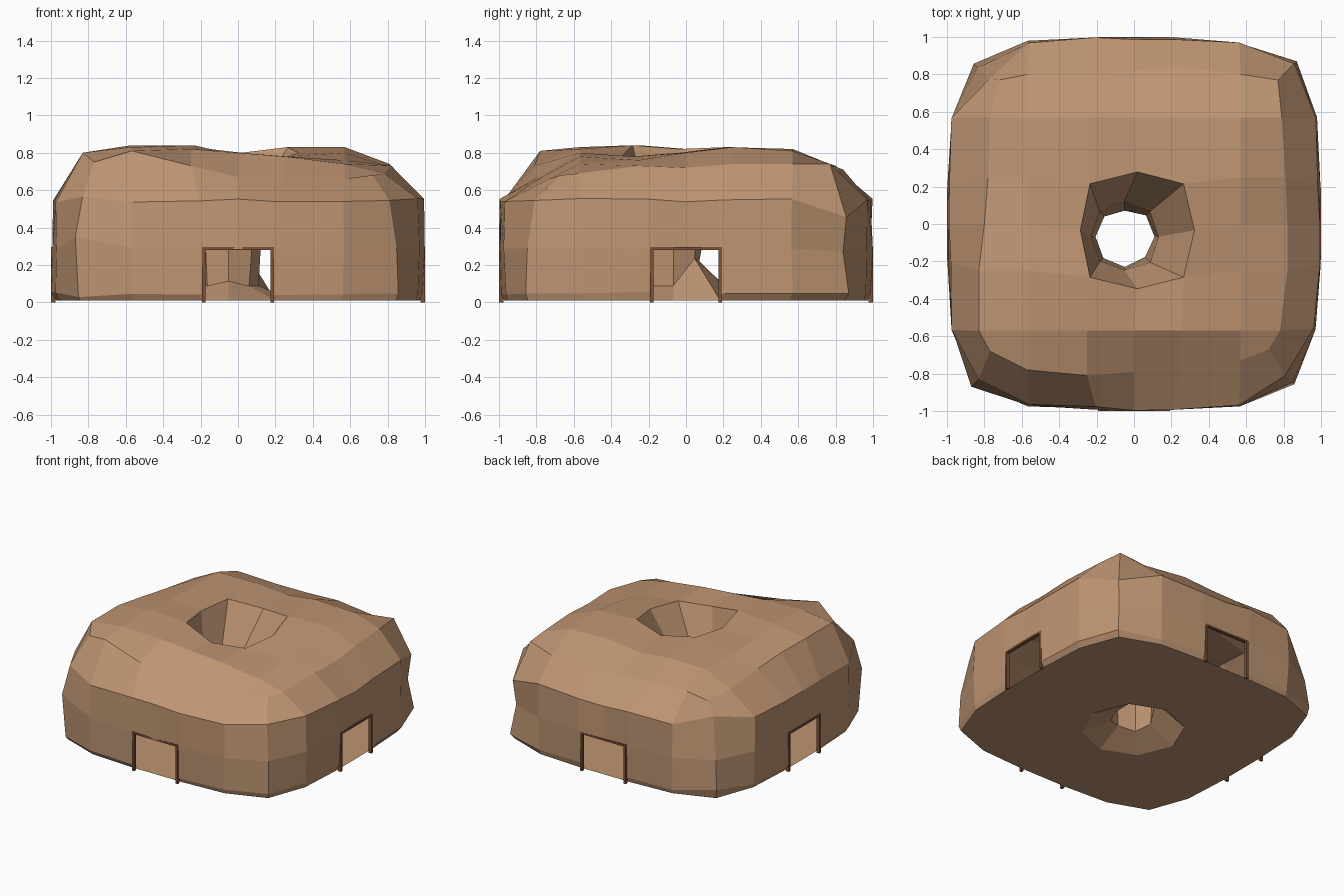
import bpy, bmesh, math, random
from mathutils import Vector, Matrix

random.seed(4)
cube = bpy.data.objects.get("Cube")
if cube:
    bpy.data.objects.remove(cube)


def material(name, rgb):
    m = bpy.data.materials.new(name)
    m.use_nodes = True
    m.diffuse_color = (*rgb, 1)
    bsdf = m.node_tree.nodes["Principled BSDF"]
    bsdf.inputs["Base Color"].default_value = (*rgb, 1)
    bsdf.inputs["Roughness"].default_value = 0.9
    return m


def finish(name, bm, mat):
    mesh = bpy.data.meshes.new(name)
    bm.to_mesh(mesh)
    bm.free()
    obj = bpy.data.objects.new(name, mesh)
    bpy.context.collection.objects.link(obj)
    mesh.materials.append(mat)
    return obj


def jit(a):
    return random.uniform(-a, a)


sandstone = material("sandstone tan", (0.52, 0.30, 0.17))
wood = material("frame brown", (0.20, 0.085, 0.042))

DOOR_W, DOOR_H = 0.175, 0.285
N = 7
CELLS = [(i, j) for i in range(N) for j in range(N)]
border = ([(i, 0) for i in range(6)] + [(6, j) for j in range(6)]
          + [(i, 6) for i in range(6, 0, -1)] + [(0, j) for j in range(6, 0, -1)])
rim = [(2, 2), (3, 2), (4, 2), (4, 3), (4, 4), (3, 4), (2, 4), (2, 3)]
CORNERS = [(0, 0), (6, 0), (6, 6), (0, 6)]

# roof heights in hundredths, back row first, left to right
ROOF = ["69 73 72 71 71 70 74",
        "71 81 81 79 82 81 74",
        "75 81 83 80 83 83 74",
        "78 82 82 80 80 80 72",
        "80 84 84 78 78 76 73",
        "80 83 82 80 78 74 69",
        "75 81 73 67 67 66 68"]
height = [[int(v) / 100 for v in row.split()] for row in reversed(ROOF)]

# outline of the mound: position along a side, and how far out the wall stands
ALONG = [-0.87, -0.57, -0.21, 0, 0.21, 0.57, 0.87]
OUT = [0.87, 0.98, 1, 1, 1, 0.98, 0.87]
# roof grid lines and the distance of each roof border from the centre
GRID = [-0.8, -0.57, -0.25, 0, 0.25, 0.57, 0.8]
FRONT = [0.68, 0.78, 0.81, 0.79, 0.77, 0.73, 0.67]
BACK = [0.77, 0.8, 0.8, 0.82, 0.84, 0.8, 0.77]
LEFT = [0.77, 0.83, 0.83, 0.8, 0.78, 0.77, 0.72]
RIGHT = [0.72, 0.78, 0.82, 0.82, 0.81, 0.79, 0.77]


def outline(i, j):
    x = ALONG[i] if j in (0, 6) else math.copysign(OUT[j], i - 3)
    y = ALONG[j] if i in (0, 6) else math.copysign(OUT[i], j - 3)
    return x, y


def roof_point(i, j):
    x = {0: -LEFT[j], 6: RIGHT[j]}.get(i, GRID[i])
    y = {0: -FRONT[i], 6: BACK[i]}.get(j, GRID[j])
    if (i, j) in rim:
        x, y = x + 0.015, y - 0.035
        if i == 3 or j == 3:
            x, y = x * 1.22, -0.04 + (y + 0.04) * 1.25
    return x, y, height[j][i]


# ---- hollow rock mound with a funnel through the middle ----
bm = bmesh.new()


def bridge(a, b):
    for k in range(len(a)):
        n = (k + 1) % len(a)
        bm.faces.new((a[k], a[n], b[n], b[k]))


def sheet(point):
    grid = {c: bm.verts.new(point(*c)) for c in CELLS if c != (3, 3)}
    for i in range(N - 1):
        for j in range(N - 1):
            if not (i in (2, 3) and j in (2, 3)):
                bm.faces.new([grid[c] for c in
                              ((i, j), (i + 1, j), (i + 1, j + 1), (i, j + 1))])
    return grid


def funnel_point(k, r):
    a = math.radians(225 + 45 * k)
    return -0.05 + r * math.cos(a), -0.068 + r * math.sin(a)


def floor_point(i, j):
    if (i, j) in rim:
        return *funnel_point(rim.index((i, j)), 0.355), 0.01
    if i in (0, 6) or j in (0, 6):
        x, y = outline(i, j)
        return x * 0.972, y * 0.972, 0.01
    return GRID[i], GRID[j], 0.01


roof = sheet(roof_point)
floor = sheet(floor_point)

# outer wall rings: height, scale, wobble, then scale and lift of each corner
WALL = [(0.545, 0.987, 0.012, (0.955, 0.93, 0.985, 0.89), (0.02, 0, -0.09, 0.04)),
        (0.29, 0.993, 0.007, (1, 0.975, 0.965, 0.96), (0.06, 0, -0.02, 0)),
        (0.048, 0.99, 0.009, (0.98, 0.985, 1, 0.985), (-0.02, 0, 0, 0.03))]
last = [roof[c] for c in border]
for z, scale, wobble, corner_scale, corner_lift in WALL:
    ring = []
    for c in border:
        x, y = outline(*c)
        s, h = scale + jit(wobble), z + jit(wobble)
        if c in CORNERS:
            s = corner_scale[CORNERS.index(c)]
            h = z + corner_lift[CORNERS.index(c)]
        ring.append(bm.verts.new((x * s, y * s, h)))
    bridge(last, ring)
    last = ring
bridge(last, [floor[c] for c in border])

# funnel, from the roof opening through a waist that sits higher at the back
last = [roof[c] for c in rim]
for z, r, rise in ((0.45, 0.185, 0.06), (0.1, 0.15, 0.13)):
    ring = []
    for k in range(8):
        lift = rise if k in (4, 5, 6) else 0
        ring.append(bm.verts.new((*funnel_point(k, r + jit(0.012)),
                                  z + lift + jit(0.015))))
    bridge(last, ring)
    last = ring
bridge(last, [floor[c] for c in rim])
bmesh.ops.recalc_face_normals(bm, faces=bm.faces)


# doorways, cut through the wall on all four sides
def near_door(f, turn):
    c = turn @ f.calc_center_median()
    return c.y < -0.85 and abs(c.x) < 0.45 and c.z < 0.5 and f.normal.z > -0.95


for k in range(4):
    turn = Matrix.Rotation(k * math.pi / 2, 3, "Z")
    back = turn.inverted()
    for co, no in (((DOOR_W, 0, 0), (1, 0, 0)), ((-DOOR_W, 0, 0), (1, 0, 0)),
                   ((0, 0, DOOR_H), (0, 0, 1))):
        faces = [f for f in bm.faces if near_door(f, turn)]
        parts = set(faces)
        for f in faces:
            parts.update(f.edges)
            parts.update(f.verts)
        bmesh.ops.bisect_plane(bm, geom=list(parts), plane_co=back @ Vector(co),
                               plane_no=back @ Vector(no))
    doomed = []
    for f in bm.faces:
        c = turn @ f.calc_center_median()
        if near_door(f, turn) and abs(c.x) < DOOR_W and c.z < DOOR_H:
            doomed.append(f)
    bmesh.ops.delete(bm, geom=doomed, context="FACES")
finish("rock_mound", bm, sandstone)


# ---- door frames: two posts and a lintel on each side ----
def box(bm, centre, size, turn):
    m = turn @ Matrix.Translation(centre) @ Matrix.Diagonal((*size, 1))
    bmesh.ops.create_cube(bm, size=1, matrix=m)


for k, side in enumerate(("front", "left", "back", "right")):
    turn = Matrix.Rotation(k * math.pi / 2, 4, "Z")
    bm = bmesh.new()
    for s in (-1, 1):
        box(bm, (s * 0.183, -0.987, 0.145), (0.018, 0.024, 0.29), turn)
    box(bm, (0, -0.987, 0.288), (0.384, 0.024, 0.014), turn)
    finish(side + "_door_frame", bm, wood)
